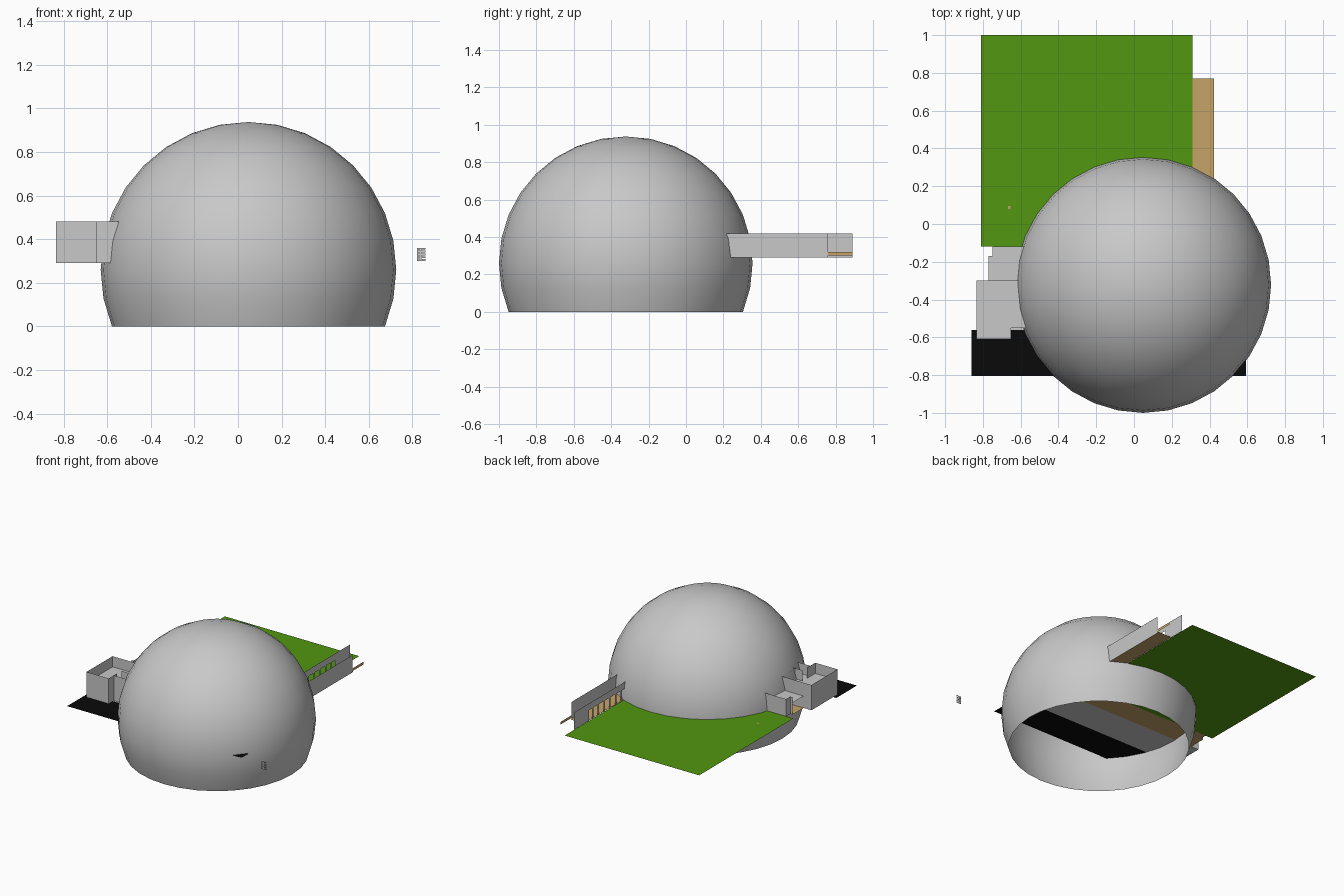
import bpy, bmesh, math

if "Cube" in bpy.data.objects:
    bpy.data.objects.remove(bpy.data.objects["Cube"])


def material(name, rgb):
    m = bpy.data.materials.new(name)
    m.diffuse_color = (*rgb, 1.0)
    m.use_nodes = True
    m.node_tree.nodes["Principled BSDF"].inputs["Base Color"].default_value = m.diffuse_color
    return m


GREY = material("light grey", (0.58, 0.58, 0.58))
GREEN = material("grass green", (0.085, 0.31, 0.006))
TAN = material("tan wood", (0.57, 0.37, 0.14))
BLACK = material("asphalt black", (0.003, 0.003, 0.003))


def finish(name, bm, mat):
    me = bpy.data.meshes.new(name)
    bm.to_mesh(me)
    bm.free()
    me.materials.append(mat)
    ob = bpy.data.objects.new(name, me)
    bpy.context.collection.objects.link(ob)
    return ob


def sheets(name, quads, mat):
    """One object made of thin rectangular sheets."""
    bm = bmesh.new()
    for q in quads:
        bm.faces.new([bm.verts.new(p) for p in q])
    return finish(name, bm, mat)


def flat(x0, x1, y0, y1, z):
    return [(x0, y0, z), (x1, y0, z), (x1, y1, z), (x0, y1, z)]


def wall(x0, y0, x1, y1, z0, z1):
    return [(x0, y0, z0), (x1, y1, z0), (x1, y1, z1), (x0, y0, z1)]


G = 0.29      # ground level of the plot
TALL = 0.48   # garage wall top
LOW = 0.42    # house wall top

# Dome: sphere with the lowest rings removed, open underneath
R = 0.678
ZC = R * math.sin(math.radians(22.5))
bm = bmesh.new()
bmesh.ops.create_uvsphere(bm, u_segments=32, v_segments=16, radius=R)
bmesh.ops.delete(bm, geom=[v for v in bm.verts if v.co.z < -ZC - 0.01], context='VERTS')
bmesh.ops.translate(bm, verts=bm.verts, vec=(0.048, -0.322, ZC))
for f in bm.faces:
    f.smooth = True
finish("dome", bm, GREY)

# Ground sheets
sheets("lawn", [flat(-0.81, 0.31, -0.12, 1.0, G)], GREEN)
sheets("driveway", [flat(-0.86, 0.593, -0.805, -0.56, G)], BLACK)
sheets("garage_floor", [flat(-0.835, 0.55, -0.56, -0.30, G)], GREY)
sheets("hall_floor", [flat(-0.77, 0.55, -0.30, -0.17, G),
                      flat(-0.75, 0.55, -0.17, -0.12, G)], TAN)
sheets("side_deck", [flat(0.31, 0.423, -0.12, 0.77, G + 0.003)], TAN)

# Garage walls with a sunken flat roof
sheets("garage_walls", [
    wall(-0.835, -0.61, -0.835, -0.30, G, TALL),
    wall(-0.835, -0.61, -0.65, -0.61, G, TALL),
    wall(-0.65, -0.61, -0.65, -0.51, G, TALL),
    wall(-0.65, -0.55, -0.50, -0.55, G, TALL),
    wall(-0.835, -0.30, -0.50, -0.30, G, TALL),
    wall(-0.65, -0.46, -0.50, -0.46, G, TALL),
    wall(-0.585, -0.46, -0.585, -0.38, G, TALL)], GREY)
sheets("garage_roof", [flat(-0.835, -0.65, -0.61, -0.30, 0.40),
                       flat(-0.65, -0.52, -0.55, -0.30, 0.40)], GREY)

# Porch behind the garage
sheets("porch_roof", [flat(-0.77, -0.55, -0.30, -0.17, 0.38),
                      flat(-0.75, -0.55, -0.17, -0.12, 0.38)], GREY)
sheets("porch_walls", [
    wall(-0.75, -0.12, -0.50, -0.12, G, LOW),
    wall(-0.75, -0.17, -0.75, -0.12, G, LOW),
    wall(-0.77, -0.17, -0.75, -0.17, G, LOW)], GREY)

# Deck walls: a plain outer one, and an inner one with a row of openings
sheets("deck_outer_wall", [wall(0.423, 0.15, 0.423, 0.76, G, LOW)], GREY)
inner = [wall(0.311, 0.15, 0.311, 0.71, 0.37, LOW),
         wall(0.311, 0.71, 0.311, 0.89, G, LOW)]
for i in range(8):
    y = 0.18 + i * 0.068
    inner.append(wall(0.311, y, 0.311, y + 0.018, G, 0.37))
sheets("deck_inner_wall", inner, GREY)
sheets("deck_rail", [wall(0.423, 0.76, 0.423, 0.89, 0.30, 0.32)], TAN)

# Stand-alone window lattice at the front right corner
lattice = [wall(0.82 + d, -0.89, 0.828 + d, -0.89, 0.30, 0.36) for d in (0, 0.013)]
lattice += [wall(0.82, -0.891, 0.86, -0.891, z, z + 0.008)
            for z in (0.30, 0.313, 0.326, 0.339, 0.352)]
sheets("window_lattice", lattice, GREY)

# Small marker on the lawn
sheets("lawn_marker", [flat(-0.668, -0.654, 0.08, 0.094, G + 0.004)], TAN)
